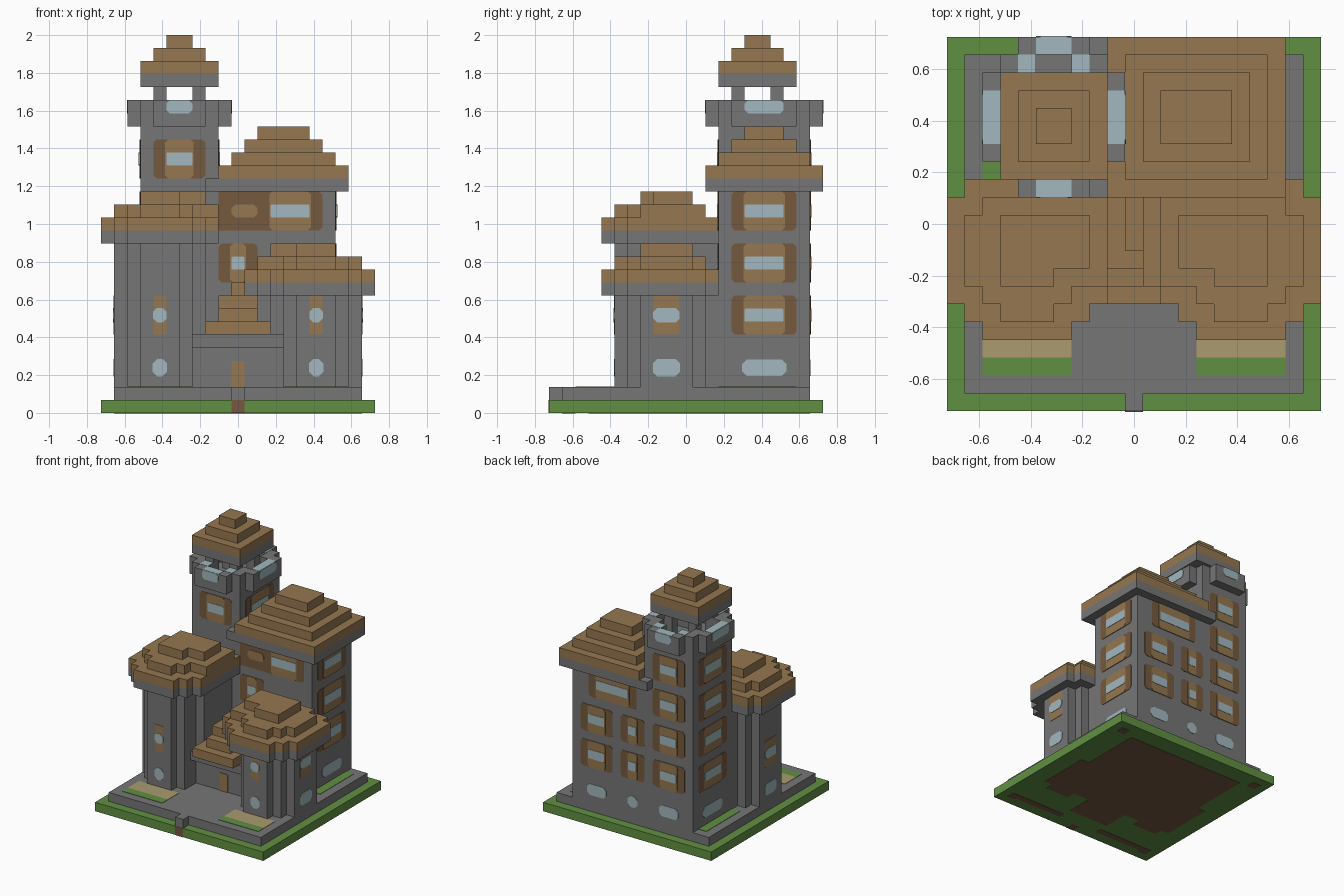
import bpy, bmesh

if "Cube" in bpy.data.objects:
    bpy.data.objects.remove(bpy.data.objects["Cube"])

U = 2 / 29      # one block
HALF = 10.5     # half the plot width in blocks


def material(name, rgb):
    m = bpy.data.materials.new(name)
    m.use_nodes = True
    m.diffuse_color = (*rgb, 1)
    m.node_tree.nodes["Principled BSDF"].inputs["Base Color"].default_value = (*rgb, 1)
    return m


stone = material("stone grey", (.18, .18, .18))
wood = material("roof wood", (.30, .185, .08))
shutter = material("dark wood", (.18, .10, .048))
glass = material("pale glass", (.36, .48, .52))
grass = material("grass green", (.12, .28, .055))
sand = material("sand", (.40, .33, .16))
dirt = material("dirt brown", (.18, .095, .055))


def finish(name, bm, mat):
    bmesh.ops.recalc_face_normals(bm, faces=bm.faces)
    mesh = bpy.data.meshes.new(name)
    bm.to_mesh(mesh)
    bm.free()
    mesh.materials.append(mat)
    ob = bpy.data.objects.new(name, mesh)
    bpy.context.collection.objects.link(ob)
    return ob


def blocks(name, mat, *boxes):
    """One object from boxes (x0, x1, y0, y1, z0, z1) in block units."""
    bm = bmesh.new()
    for x0, x1, y0, y1, z0, z1 in boxes:
        vs = bmesh.ops.create_cube(bm, size=1)["verts"]
        for v in vs:
            v.co.x = ((x1 if v.co.x > 0 else x0) - HALF) * U
            v.co.y = ((y1 if v.co.y > 0 else y0) - HALF) * U
            v.co.z = (z1 if v.co.z > 0 else z0) * U
    return finish(name, bm, mat)


def plate(name, mat, side, pos, a0, a1, z0, z1, lift=1, cut=.25):
    """Thin plate with clipped corners on a wall facing front, back, left or right."""
    ring = [(a0 + cut, z0), (a1 - cut, z0), (a1, z0 + cut), (a1, z1 - cut),
            (a1 - cut, z1), (a0 + cut, z1), (a0, z1 - cut), (a0, z0 + cut)]
    out = (1 if side in ("back", "east") else -1) * .04 * lift
    bm = bmesh.new()
    loops = []
    for p in (pos, pos + out):
        loop = []
        for a, z in ring:
            x, y = (a, p) if side in ("front", "back") else (p, a)
            loop.append(bm.verts.new(((x - HALF) * U, (y - HALF) * U, z * U)))
        bm.faces.new(loop)
        loops.append(loop)
    for i in range(8):
        j = (i + 1) % 8
        bm.faces.new((loops[0][i], loops[0][j], loops[1][j], loops[1][i]))
    finish(name, bm, mat)


def window(side, pos, a0, a1, z):
    """Shuttered window three blocks high, one block of shutter each side."""
    plate("shutters", shutter, side, pos, a0, a1, z, z + 3)
    plate("window_frame", wood, side, pos, a0 + .9, a1 - .9, z, z + 3, 2)
    plate("window_glass", glass, side, pos, a0 + 1, a1 - 1, z + 1, z + 2, 3, .08)


def small_window(side, pos, a0, a1):
    """Unshuttered window with an oval one below."""
    plate("window_frame", wood, side, pos, a0, a1, 6, 9, 1, .08)
    plate("window_glass", glass, side, pos, a0 - .02, a1 + .02, 6.95, 8.05, 2, .3)
    plate("oval_window", glass, side, pos, a0 - .05, a1 + .05, 2.8, 4.15, 1, .35)


# Ground, paving and garden beds
blocks("lawn", grass, (0, 21, 0, 21, 0, 1))
blocks("paving", stone, (1, 20, 1, 20, 1, 2), (10, 11, 0, 1, 1, 2))
blocks("path_end", dirt, (10, 11, -.04, 1, 0, .98))
for x in (2, 14):
    blocks("bed_grass", grass, (x, x + 5, 2, 3, 1.5, 2.04))
    blocks("bed_sand", sand, (x, x + 5, 3, 5, 1.5, 2.04))
for x in (2, 18):
    blocks("side_grass", grass, (x, x + 1, 13, 19, 1.5, 2.04))
blocks("dirt_underside", dirt,
       (3, 18, 11, 19, -.03, .1), (2, 19, 6, 12, -.03, .1),
       (3, 6, 5, 6, -.03, .1), (15, 18, 5, 6, -.03, .1), (8, 13, 3, 6, -.03, .1),
       (2, 8, 1.3, 2, -.03, .1), (13, 19, 1.3, 2, -.03, .1),
       *[(x, x + 1, y, y + 1, -.03, .1) for x in (1, 19) for y in (1, 19)])

# Main hall and tall tower shaft
blocks("hall_walls", stone, (3, 18, 13, 20, 2, 17))
blocks("hall_eave", stone, (8, 19, 12, 21, 17, 18))
blocks("hall_roof", wood, *[(9 + i, 19 - i, 12 + i, 21 - i, 18 + i, 19 + i) for i in range(4)])
blocks("tower_shaft", stone, (3, 9, 13, 20, 17, 22))

# Tower parapet: octagonal ring round an open lookout
blocks("parapet", stone,
       (4, 8, 12, 13, 22, 24), (4, 8, 20, 21, 22, 24),
       (2, 3, 14, 19, 22, 24), (9, 10, 14, 19, 22, 24),
       *[(x, x + 2, y, y + 1, 22, 24) for x in (3, 7) for y in (13, 19)],
       *[(x, x + 1, y, y + 1, 22, 24) for x in (3, 8) for y in (14, 18)])
blocks("lookout_floor", stone, (3, 9, 13, 20, 21.9, 22.05))
blocks("parapet_glass", glass,
       *[(5, 7, y, y + 1, 23.9, 24.03) for y in (12, 20)],
       *[(x, x + 1, 15, 18, 23.9, 24.03) for x in (2, 9)],
       *[(x, x + 1, y, y + 1, 23.9, 24.03) for x in (4, 7) for y in (13, 19)])
for side, pos in (("front", 12), ("back", 21)):
    plate("parapet_pane", glass, side, pos, 5, 7, 23, 24)
for side, pos in (("west", 2), ("east", 10)):
    plate("parapet_pane", glass, side, pos, 15, 18, 23, 24)
blocks("lookout_posts", stone,
       *[(x, x + 1, y, y + 1, 22, 25) for x in (4, 7) for y in (14, 17)])
blocks("tower_eave", stone, (3, 9, 13, 19, 25, 26))
blocks("tower_roof", wood, *[(3 + i, 9 - i, 13 + i, 19 - i, 26 + i, 27 + i) for i in range(3)])


# Two rounded front turrets, mirrored, the left-hand one taller
def turret(name, flip, top, inner):
    def put(part, mat, rows):
        blocks(f"{name}_{part}", mat,
               *[((21 - b, 21 - a) if flip else (a, b)) + tuple(r) for a, b, *r in rows])

    put("shaft", stone, [(3, 6, 5, 6, 2, top), (2, 7, 6, 7, 2, top), (1, 7, 7, 8, 2, top),
                         (1, 8, 8, 11, 2, top), (2, 8, 11, 12, 2, top), (3, 8, 12, 13, 2, top)])
    outline = [(2, 7, 4, 5), (1, 8, 5, 6), (0, 9, 6, 7), (0, inner, 7, 12), (1, inner, 12, 13)]
    put("eave", stone, [r + (top, top + 1) for r in outline])
    z = top + 1
    put("roof", wood, [r + (z, z + 1) for r in outline]
        + [r + (z + 1, z + 2) for r in ((3, 6, 5, 6), (2, 7, 6, 7), (1, 9, 7, 11), (2, 9, 11, 12))]
        + [r + (z + 2, z + 3) for r in ((3, 6, 7, 8), (3, 8, 8, 11))])
    x = 16 if flip else 4
    small_window("front", 5, x, x + 1)
    small_window("east" if flip else "west", 20 if flip else 1, 8, 10)


turret("tall_turret", False, 13, 9)
turret("short_turret", True, 9, 10)

# Entrance porch between the turrets
blocks("porch_wall", stone, (7, 14, 8, 13, 2, 6), (7, 14, 7, 8, 5, 6))
blocks("porch_roof", wood, (8, 13, 6, 13, 6, 7), (9, 12, 7, 13, 7, 8),
       (9, 12, 8, 13, 8, 9), (10, 11, 9, 13, 9, 10))
plate("door", wood, "front", 8, 10, 11, 2, 4, 2, .05)

# Side windows of the hall and tower
for side, pos in (("west", 3), ("east", 18)):
    for z in (6, 10, 14):
        window(side, pos, 14, 19, z)
    plate("oval_window", glass, side, pos, 14.8, 18.2, 2.85, 4.1, 1, .35)
for side, pos in (("west", 3), ("east", 9)):
    window(side, pos, 14, 19, 18)

# Back windows
for z in (6, 10, 14, 18):
    window("back", 20, 4, 8, z)
for z in (6, 10):
    window("back", 20, 9, 12, z)
    window("back", 20, 13, 17, z)
window("back", 20, 10, 16, 14)
for a, b in ((4.8, 7.2), (9.9, 11.1), (13.8, 16.2)):
    plate("oval_window", glass, "back", 20, a, b, 2.85, 4.1, 1, .35)

# Front windows
window("front", 13, 4, 8, 18)
window("front", 13, 9, 12, 10)
window("front", 13, 12, 17, 14)
plate("panel", shutter, "front", 13, 9, 13, 14, 17, 1, .1)
plate("panel_oval", wood, "front", 13, 10, 12, 15, 16, 2, .3)
